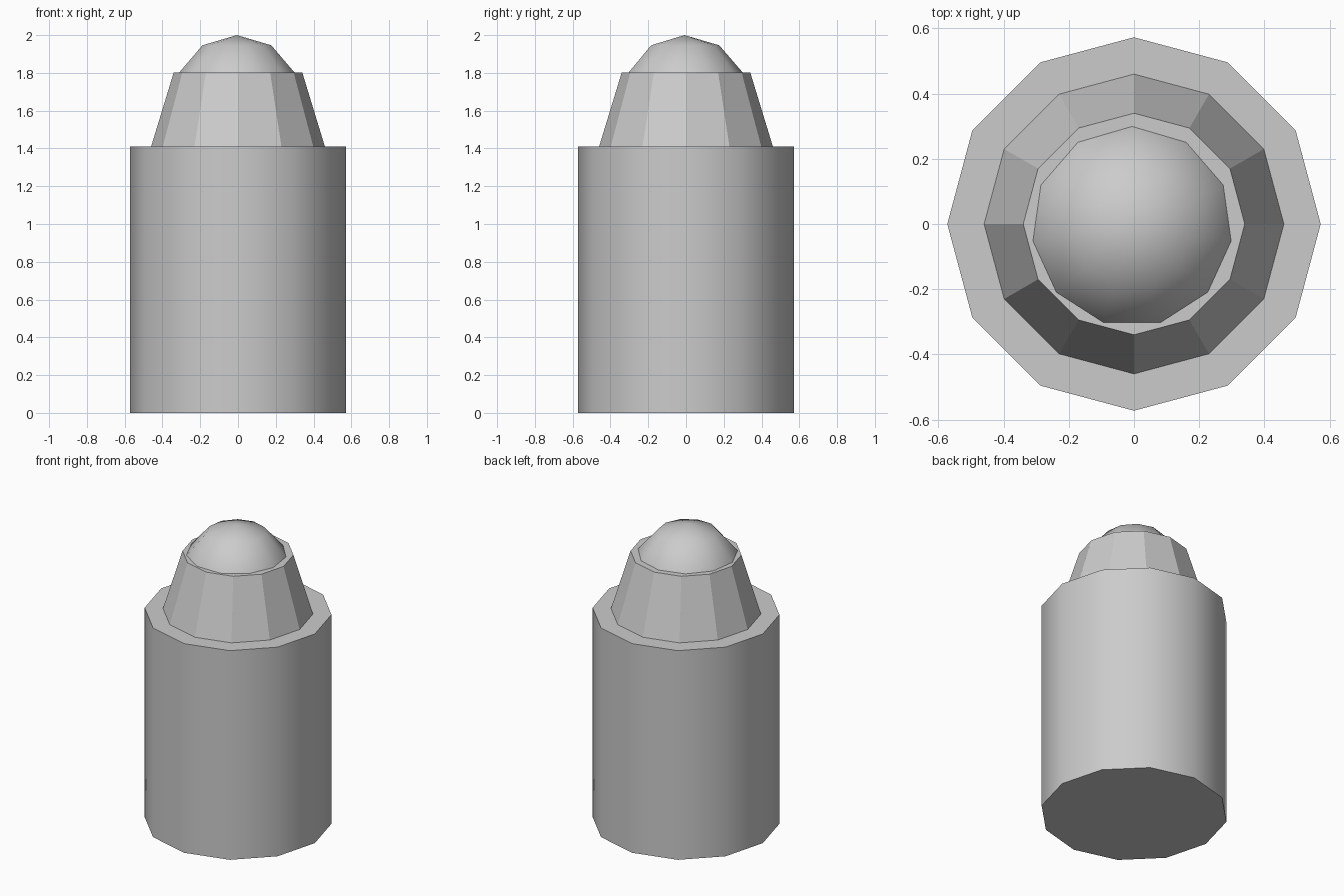
import bpy, bmesh, math

if "Cube" in bpy.data.objects:
    bpy.data.objects.remove(bpy.data.objects["Cube"])


def lathe(name, profile, sides, smooth, centre=(0, 0)):
    """Revolve (radius, z) points, bottom to top, with a vertex facing +y."""
    bm = bmesh.new()
    rings = []
    for r, z in profile:
        if r == 0:
            rings.append([bm.verts.new((0, 0, z))] * sides)
        else:
            rings.append([bm.verts.new((r * math.cos(a), r * math.sin(a), z))
                          for a in (math.pi / 2 + 2 * math.pi * i / sides
                                    for i in range(sides))])
    for low, high in zip(rings, rings[1:]):
        for i in range(sides):
            j = (i + 1) % sides
            corners = dict.fromkeys((low[i], low[j], high[j], high[i]))
            bm.faces.new(list(corners))
    # Flat caps on open ends
    if profile[0][0] > 0:
        bm.faces.new(rings[0][::-1])
    if profile[-1][0] > 0:
        bm.faces.new(rings[-1])
    bmesh.ops.recalc_face_normals(bm, faces=bm.faces)
    mesh = bpy.data.meshes.new(name)
    bm.to_mesh(mesh)
    bm.free()
    obj = bpy.data.objects.new(name, mesh)
    obj.location = (*centre, 0)
    bpy.context.collection.objects.link(obj)
    if smooth:
        bpy.ops.object.select_all(action='DESELECT')
        obj.select_set(True)
        bpy.context.view_layer.objects.active = obj
        bpy.ops.object.shade_smooth_by_angle(angle=math.radians(50))
    return obj


# Smooth-shaded twelve-sided body
lathe("body", [(0.573, 0), (0.573, 1.41)], 12, True)

# Faceted tapered collar
lathe("collar", [(0.46, 1.41), (0.34, 1.803)], 12, False)

# Eleven-sided rounded cap, slightly off centre, sunk into the collar
lathe("dome", [(0.325, 1.75), (0.31, 1.80), (0.184, 1.946), (0, 2.0)],
      11, True, (-0.006, -0.008))
